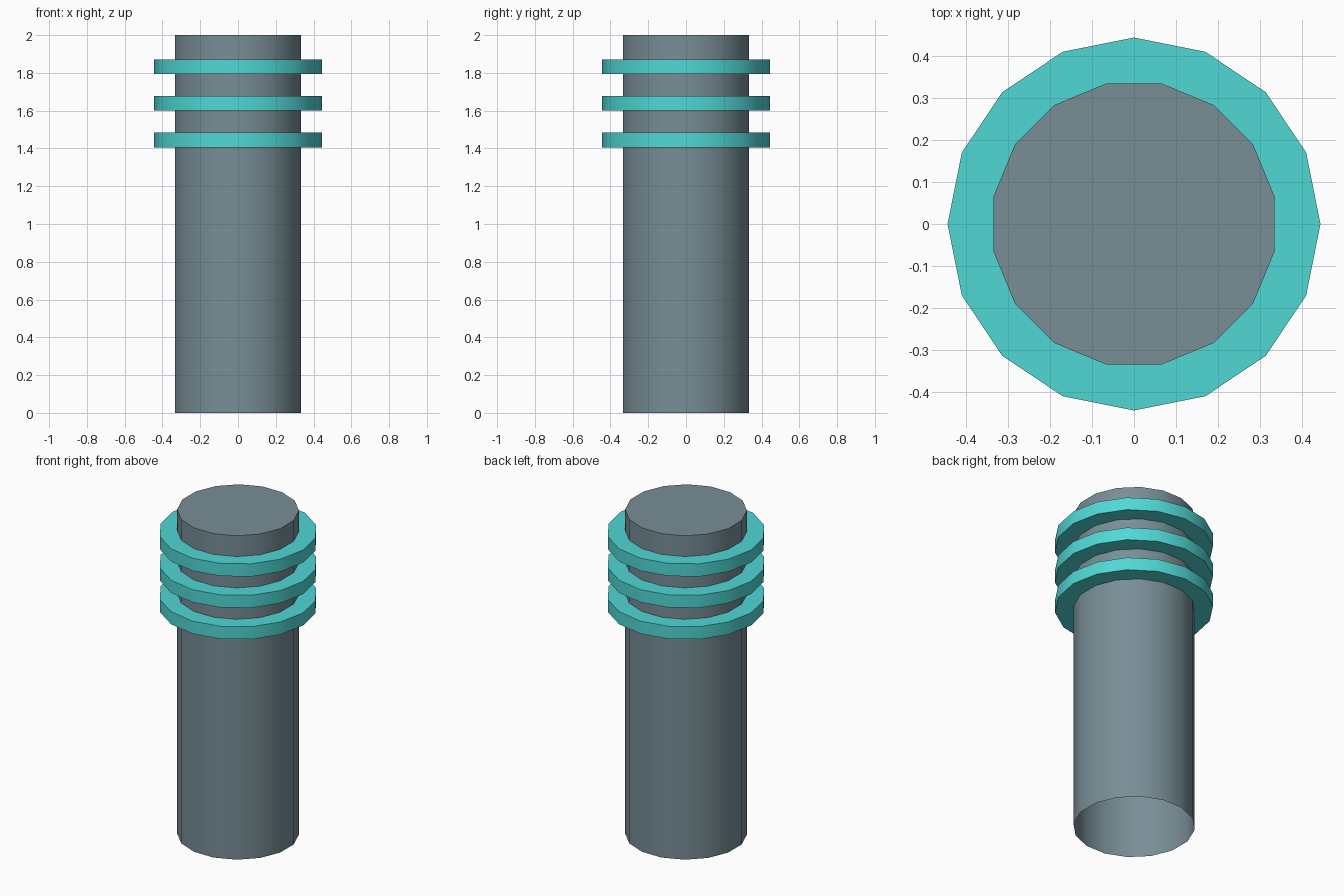
import bpy
import bmesh
import math
from mathutils import Matrix

SIDES = 16

cube = bpy.data.objects.get("Cube")
if cube:
    bpy.data.objects.remove(cube, do_unlink=True)


def make_material(name, rgb):
    mat = bpy.data.materials.new(name)
    mat.use_nodes = True
    color = (*rgb, 1)
    mat.diffuse_color = color
    mat.node_tree.nodes["Principled BSDF"].inputs["Base Color"].default_value = color
    return mat


def make_cylinder(name, radius, bottom, top, turn, mat, open_bottom=False):
    bm = bmesh.new()
    place = Matrix.Translation((0, 0, (bottom + top) / 2)) @ Matrix.Rotation(turn, 4, "Z")
    bmesh.ops.create_cone(bm, cap_ends=True, segments=SIDES, radius1=radius,
                          radius2=radius, depth=top - bottom, matrix=place)
    bm.normal_update()
    if open_bottom:
        caps = [f for f in bm.faces if f.normal.z < -0.9]
        bmesh.ops.delete(bm, geom=caps, context="FACES_ONLY")
    mesh = bpy.data.meshes.new(name)
    bm.to_mesh(mesh)
    bm.free()
    mesh.materials.append(mat)
    obj = bpy.data.objects.new(name, mesh)
    bpy.context.collection.objects.link(obj)
    # Smooth sides, sharp rims
    bpy.ops.object.select_all(action="DESELECT")
    obj.select_set(True)
    bpy.context.view_layer.objects.active = obj
    bpy.ops.object.shade_smooth_by_angle(angle=math.radians(30))
    return obj


grey = make_material("slate grey", (0.188, 0.271, 0.305))
teal = make_material("bright teal", (0.08, 0.686, 0.665))

# Column, open underneath, turned so flat sides face the axes
make_cylinder("column", 0.341, 0, 2, math.pi / SIDES, grey, open_bottom=True)

# Three evenly spaced collars, corners on the axes
for i, label in enumerate(("lower", "middle", "upper")):
    z = 1.406 + i * 0.194
    make_cylinder(label + "_collar", 0.444, z, z + 0.078, 0, teal)
